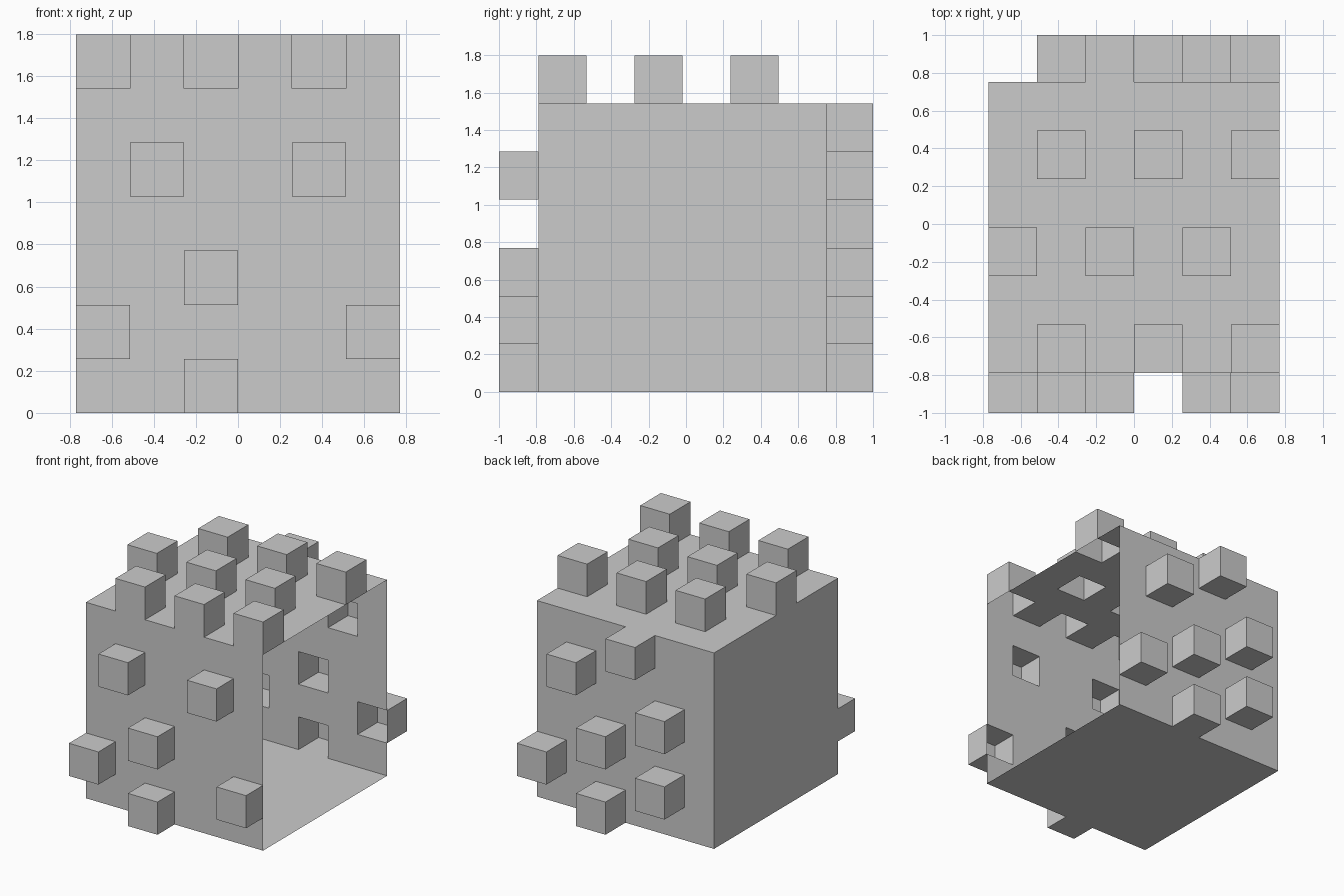
import bpy, bmesh
from mathutils import Matrix, Vector

if "Cube" in bpy.data.objects:
    bpy.data.objects.remove(bpy.data.objects["Cube"])

N = 6                       # cells along each wall
S = 1.54                    # side of the box
C = S / N                   # one cell
X0, Y0, Y1 = -S / 2, -0.788, 0.752


def panel(name, origin, u, v, n, depth=0.0, studs=()):
    """Thin square wall spanning u, v; the listed (u, v) cells are pushed out along n."""
    bm = bmesh.new()
    k = N if studs else 1
    bmesh.ops.create_grid(bm, x_segments=k, y_segments=k, size=N / 2)
    bmesh.ops.translate(bm, verts=bm.verts, vec=(N / 2, N / 2, 0))
    if studs:
        picked = [f for f in bm.faces
                  if (int(f.calc_center_median().x), int(f.calc_center_median().y)) in studs]
        caps = bmesh.ops.extrude_discrete_faces(bm, faces=picked)["faces"]
        bmesh.ops.translate(bm, verts=list({w for f in caps for w in f.verts}),
                            vec=(0, 0, depth))
    # local cell axes to world axes
    u, v, n = Vector(u), Vector(v), Vector(n)
    m = Matrix((u * C, v * C, n)).transposed().to_4x4()
    m.translation = origin
    bm.transform(m)
    if u.cross(v).dot(n) < 0:
        bmesh.ops.reverse_faces(bm, faces=bm.faces)
    me = bpy.data.meshes.new(name)
    bm.to_mesh(me)
    bm.free()
    ob = bpy.data.objects.new(name, me)
    bpy.context.collection.objects.link(ob)
    return ob


X, Y, Z = (1, 0, 0), (0, 1, 0), (0, 0, 1)

# Plain floor and left wall; the right side stays open
panel("floor", (X0, Y0, 0), X, Y, (0, 0, -1))
panel("left_wall", (X0, Y0, 0), Y, Z, (-1, 0, 0))

# Roof with staggered hollow cubes
roof = {(c, r) for r in (0, 2, 4) for c in range(N) if (c + r // 2) % 2 == 1}
panel("roof", (X0, Y0, S), X, Y, Z, C, roof)

# Front and back walls with scattered hollow cubes
front = {(2, 0), (0, 1), (5, 1), (2, 2), (1, 4), (4, 4)}
panel("front_wall", (X0, Y0, 0), X, Z, (0, -1, 0), 1 + Y0, front)

back = {(3, 0), (1, 1), (5, 1), (3, 2), (1, 3), (4, 4), (2, 5)}
panel("back_wall", (X0, Y1, 0), X, Z, Y, 1 - Y1, back)
